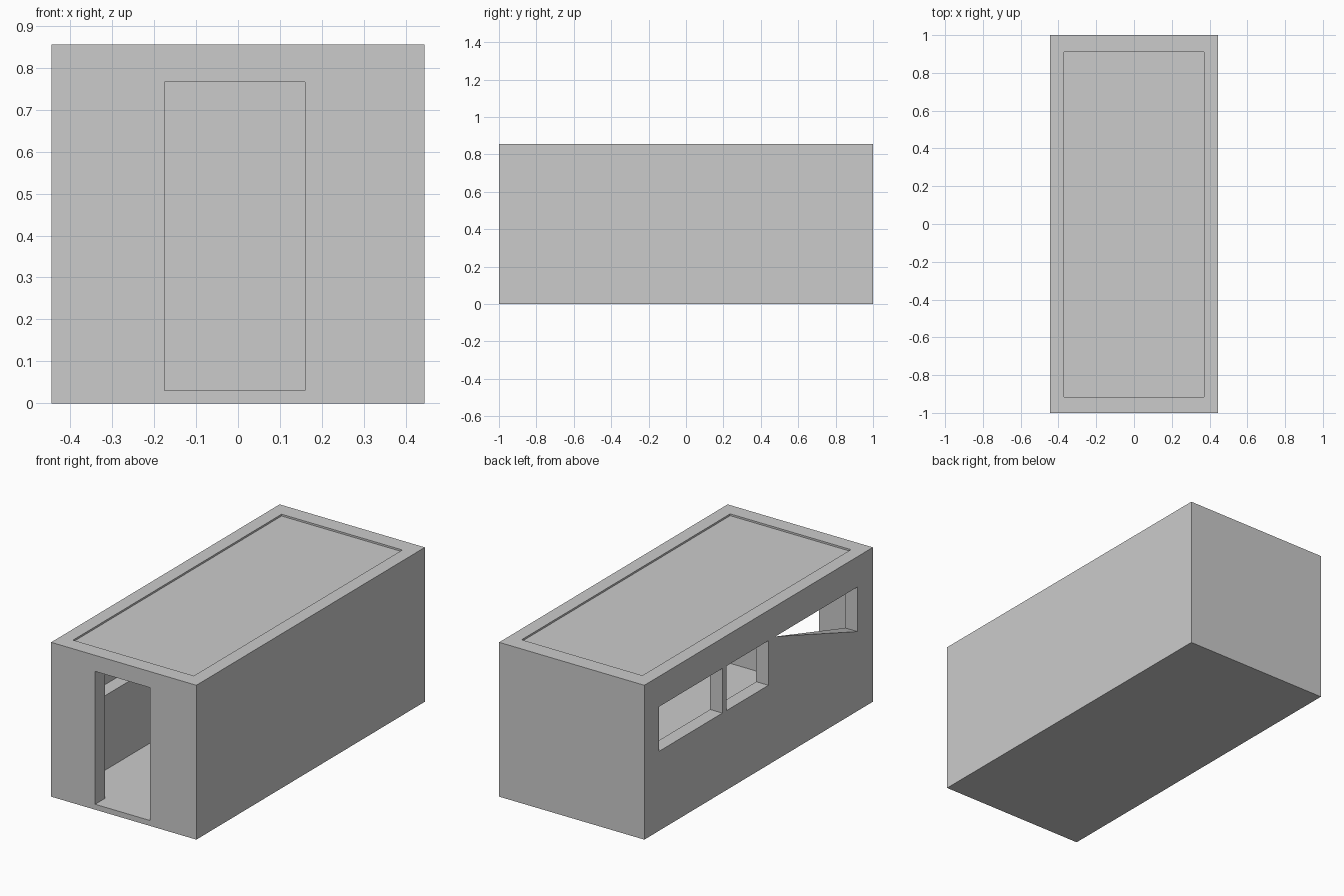
import bpy

if "Cube" in bpy.data.objects:
    bpy.data.objects.remove(bpy.data.objects["Cube"])

W, L, H = 0.445, 1.0, 0.855          # outer half width, half length, height
IX, Y0, Y1 = 0.37, -0.915, 0.91      # inner faces of the walls
FLOOR, CEIL = 0.027, 0.82
Z0, Z1 = 0.44, 0.687                 # window sill and head


def box(name, x0, x1, y0, y1, z0, z1):
    v = [(x, y, z) for x in (x0, x1) for y in (y0, y1) for z in (z0, z1)]
    f = [(0, 1, 3, 2), (4, 6, 7, 5), (0, 4, 5, 1),
         (2, 3, 7, 6), (0, 2, 6, 4), (1, 5, 7, 3)]
    return mesh(name, v, f)


def mesh(name, verts, faces):
    me = bpy.data.meshes.new(name)
    me.from_pydata(verts, [], faces)
    ob = bpy.data.objects.new(name, me)
    bpy.context.collection.objects.link(ob)
    return ob


def cut(target, *bounds):
    cutter = box("cutter", *bounds)
    m = target.modifiers.new("cut", 'BOOLEAN')
    m.operation, m.solver, m.object = 'DIFFERENCE', 'EXACT', cutter
    bpy.context.view_layer.objects.active = target
    bpy.ops.object.modifier_apply(modifier=m.name)
    bpy.data.objects.remove(cutter)


# building shell with hollow room and shallow roof recess
shell = box("building_shell", -W, W, -L, L, 0, H)
cut(shell, -IX, IX, Y0, Y1, FLOOR, CEIL)
cut(shell, -IX, IX, Y0, Y1, H - 0.01, H + 0.1)

# doorway in the front wall
cut(shell, -0.175, 0.16, -L - 0.1, Y0 + 0.05, 0.03, 0.766)

# three windows in the left wall
windows = [(0.317, 0.87), (-0.086, 0.282), (-0.865, -0.147)]
for a, b in windows:
    cut(shell, -W - 0.1, -IX + 0.05, a, b, Z0, Z1)

# slanted panel filling half of the front window
a, b = windows[2]
mesh("window_panel",
     [(-W, b, Z1), (-W, b, Z0), (-W, a, Z0), (-IX, a, Z0)],
     [(0, 1, 2), (0, 2, 3)])
